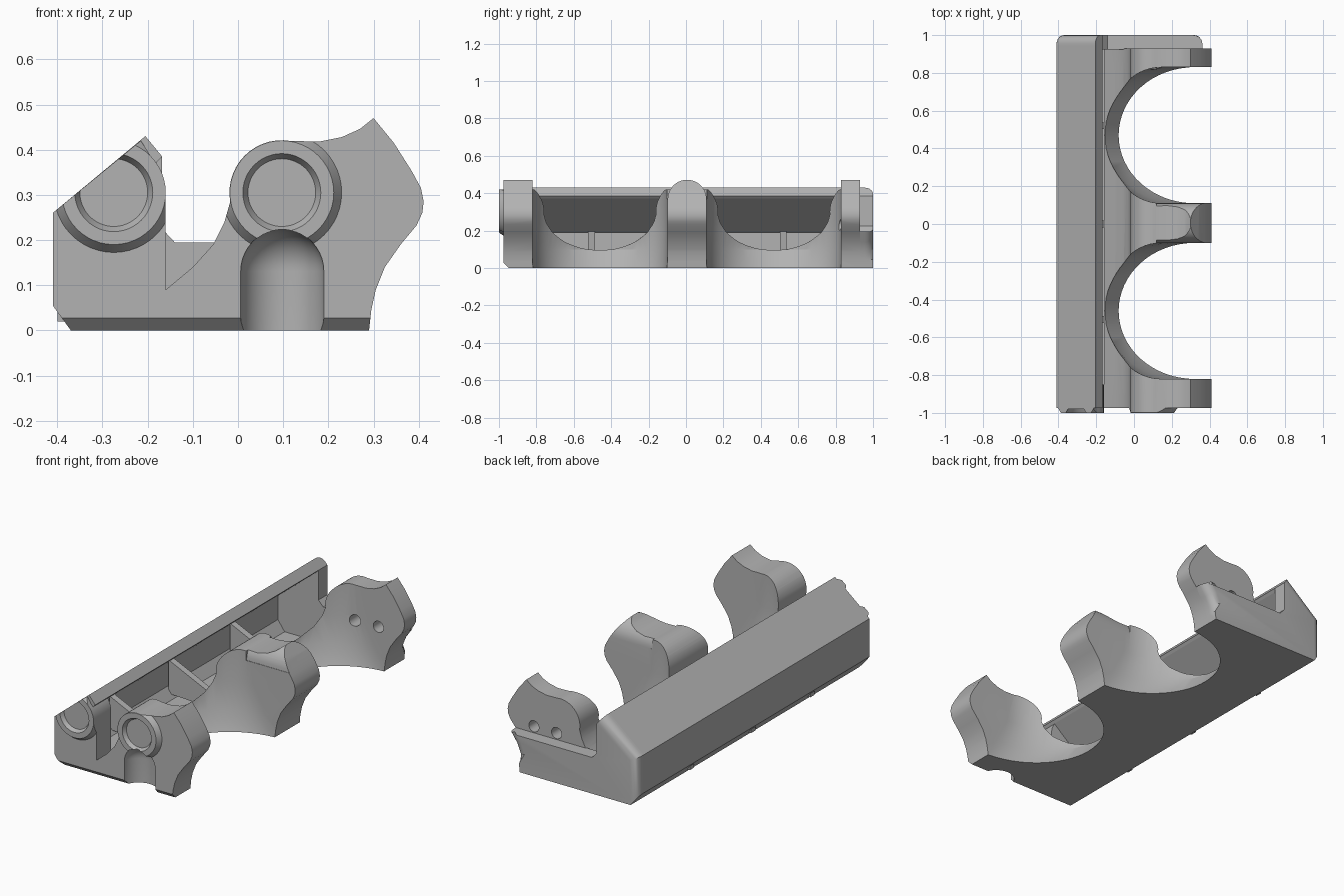
import bpy, bmesh
from math import sin, cos, pi, radians

cube = bpy.data.objects.get("Cube")
if cube:
    bpy.data.objects.remove(cube)

grey = bpy.data.materials.new("plain grey")
grey.use_nodes = True
colour = (0.45, 0.45, 0.45, 1)
grey.diffuse_color = colour
grey.node_tree.nodes["Principled BSDF"].inputs["Base Color"].default_value = colour


def finish(name, bm, fix=True):
    if fix:
        bmesh.ops.recalc_face_normals(bm, faces=bm.faces)
    mesh = bpy.data.meshes.new(name)
    bm.to_mesh(mesh)
    bm.free()
    mesh.materials.append(grey)
    ob = bpy.data.objects.new(name, mesh)
    bpy.context.collection.objects.link(ob)
    return ob


def loft(name, rings, caps=True, fix=True):
    bm = bmesh.new()
    rows = [[bm.verts.new(p) for p in ring] for ring in rings]
    n = len(rows[0])
    for a, b in zip(rows, rows[1:]):
        for i in range(n if caps else n - 1):
            j = (i + 1) % n
            bm.faces.new((a[i], a[j], b[j], b[i]))
    if caps:
        bm.faces.new(rows[0])
        bm.faces.new(rows[-1])
    return finish(name, bm, fix)


def along_y(name, pts, y0, y1):
    return loft(name, [[(x, y, z) for x, z in pts] for y in (y0, y1)])


def along_x(name, pts, x0, x1):
    return loft(name, [[(x, y, z) for y, z in pts] for x in (x0, x1)])


def arc(cx, cz, r, a0, a1, n):
    angles = [radians(a0 + (a1 - a0) * i / n) for i in range(n + 1)]
    return [(cx + r * cos(a), cz + r * sin(a)) for a in angles]


def cone_y(name, centre, r0, y0, r1, y1):
    return loft(name, [[(x, y, z) for x, z in arc(*centre, r, 0, 352.5, 47)]
                       for r, y in ((r0, y0), (r1, y1))])


def cut(ob, tools):
    for tool in tools:
        mod = ob.modifiers.new("cut", 'BOOLEAN')
        mod.operation = 'DIFFERENCE'
        mod.solver = 'EXACT'
        mod.object = tool
    graph = bpy.context.evaluated_depsgraph_get()
    mesh = bpy.data.meshes.new_from_object(ob.evaluated_get(graph))
    ob.modifiers.clear()
    ob.data = mesh


# Shared outlines
outer_side = [(.29, 0), (.295, .045), (.305, .09), (.325, .14), (.36, .19)]
left_boss, right_boss = (-.275, .305), (.097, .305)

# Grip body with its curved inner face
grip_outline = ([(-.16, 0)] + outer_side
                + [(.395, .232), (.408, .26), (.411, .285), (.405, .315), (.385, .352),
                   (.345, .415), (.3, .47), (.27, .446), (.23, .428), (.18, .418)]
                + arc(*right_boss, .116, 80, 190, 14)
                + [(-.03, .24), (-.055, .19), (-.1, .14), (-.16, .09)])
grip = along_y("grip_body", grip_outline, -1, .93)

# Front end cap of the housing
cap_outline = ([(-.37, 0), (-.16, 0)] + arc(*left_boss, .115, 0, 45, 6)
               + [(-.215, .42), (-.41, .26), (-.41, .055)])
front_cap = along_y("front_end_cap", cap_outline, -1, -.85)

# Finger scallop cutters, leaning outward toward the bottom
scallops = []
for cy in (-.46, .47):
    rings = []
    for z, cx, r in ((-.01, .328, .402), (.1, .24, .395), (.25, .16, .316), (.6, .13, .29)):
        ring = [(cx - r * sin(t), cy + .36 * cos(t), z)
                for t in (pi * i / 32 for i in range(33))]
        rings.append(ring + [(.8, cy - .36, z), (.8, cy + .36, z)])
    scallops.append(loft("scallop_cutter", rings))

# Front face cutter that leaves two tapered round bosses standing
face_cutter = along_y("face_cutter", [(-.6, -.2), (.6, -.2), (.6, .7), (-.6, .7)], -1.1, -.975)
cones = [cone_y("boss_cone", c, .115, -1, .136, -.97) for c in (left_boss, right_boss)]
stems = [cone_y("boss_stem", c, .115, -1.2, .115, -.999) for c in (left_boss, right_boss)]
cut(face_cutter, cones + stems)
recesses = [cone_y("recess_cutter", c, .092, -1.01, .075, -.98) for c in (left_boss, right_boss)]
chamfer = along_x("chamfer_cutter", [(-.98, .032), (-.945, -.003), (-.945, -.1), (-1.1, -.1),
                                     (-1.1, .032)], -.7, .7)

# Domed thumb notch in the lower front
profile = [(.093, -.1)] + arc(0, .131, .093, 0, 86, 10)
dome = loft("notch_cutter", [[(.098 + r * cos(t), -.985 + r * sin(t), z)
                              for t in (2 * pi * i / 32 for i in range(32))]
                             for r, z in profile])

# Two through holes in the rear post, and rounding of the middle post tip
holes = [cone_y("hole_cutter", (x, .23), .03, .78, .03, .99) for x in (.12, .255)]
rounders = []
for s in (-1, 1):
    curve = [(.006 + s * y, z) for y, z in arc(0, .368, .104, 0, 90, 10)]
    rounders.append(along_x("tip_cutter", curve + [(.006, .6), (.006 + s * .2, .6),
                                                   (.006 + s * .2, .368)], .12, .6))

cut(grip, scallops + [face_cutter, recesses[1], chamfer, dome] + holes + rounders)
cut(front_cap, [face_cutter, recesses[0], chamfer])
for ob in scallops + cones + stems + recesses + holes + rounders + [face_cutter, chamfer, dome]:
    bpy.data.objects.remove(ob)

# Slanted top slab with its lip
slab = along_y("slanted_top", [(-.41, .19), (-.41, .26), (-.205, .43), (-.168, .385),
                               (-.18, .372), (-.4, .19)], -.975, .945)

# Thin outer skin: side wall, lower chamfer and floor
skin_path = [(-.16, 0), (-.37, 0), (-.41, .055), (-.41, .19)]
skin = loft("outer_skin", [[(x, y, z) for x, z in skin_path] for y in (.945, -.945)],
            caps=False, fix=False)
skin.data.update()
if skin.data.polygons[0].normal.z > 0:
    skin.data.flip_normals()

# Rear end plate with rounded outer edges
back = ([(-.37, 0)] + outer_side
        + [(.362, .195), (-.14, .195), (-.168, .225), (-.168, .385), (-.205, .43),
           (-.41, .26), (-.41, .055)])
rear = along_y("rear_end_plate", back, .925, 1)
bm = bmesh.new()
bm.from_mesh(rear.data)
rim = [e for e in bm.edges if all(v.co.y > .99 for v in e.verts)
       and (all(v.co.x < -.2 and v.co.z > .05 for v in e.verts)
            or all(v.co.x > .29 for v in e.verts))]
bmesh.ops.bevel(bm, geom=rim, offset=.045, segments=5, profile=.5, affect='EDGES')
bm.to_mesh(rear.data)
bm.free()

# Cross ribs inside the housing
ribs = [along_y(name, [(-.4, .02), (-.16, .01), (-.16, .09), (-.4, .2)], y - .018, y + .018)
        for name, y in (("front_rib", -.505), ("middle_rib", 0), ("rear_rib", .52))]

# Smooth curved faces, keep hard edges
bpy.ops.object.select_all(action='DESELECT')
for ob in (grip, front_cap, rear):
    ob.select_set(True)
bpy.context.view_layer.objects.active = grip
bpy.ops.object.shade_smooth_by_angle(angle=radians(28))
